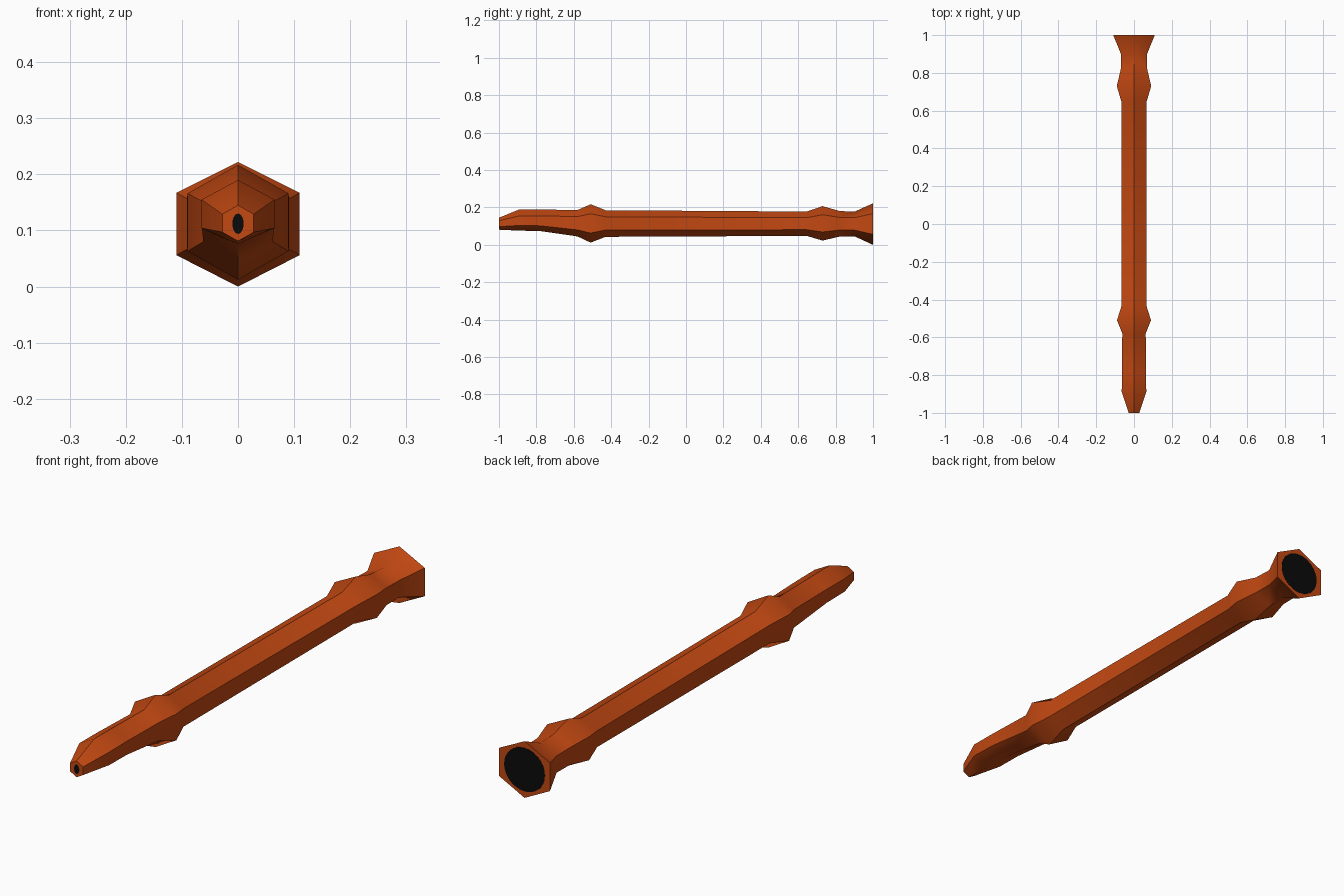
import bpy, bmesh, math

if "Cube" in bpy.data.objects:
    bpy.data.objects.remove(bpy.data.objects["Cube"])

def material(name, color):
    m = bpy.data.materials.new(name)
    m.diffuse_color = (*color, 1)
    m.use_nodes = True
    m.node_tree.nodes["Principled BSDF"].inputs["Base Color"].default_value = m.diffuse_color
    return m

rust = material("rust_orange", (0.54, 0.065, 0.006))
black = material("black", (0.003, 0.003, 0.003))

def add_object(name, bm, mat):
    bmesh.ops.recalc_face_normals(bm, faces=bm.faces)
    me = bpy.data.meshes.new(name)
    bm.to_mesh(me)
    bm.free()
    me.materials.append(mat)
    ob = bpy.data.objects.new(name, me)
    bpy.context.collection.objects.link(ob)
    return ob

# Hexagonal shaft: y, half width, bottom, lower side, upper side, top
stations = [
    (-1.00, 0.028, 0.081, 0.097, 0.129, 0.145),
    (-0.89, 0.065, 0.076, 0.104, 0.155, 0.190),
    (-0.78, 0.064, 0.074, 0.102, 0.155, 0.189),
    (-0.58, 0.062, 0.045, 0.080, 0.151, 0.186),
    (-0.51, 0.090, 0.012, 0.063, 0.166, 0.217),
    (-0.43, 0.065, 0.043, 0.079, 0.150, 0.185),
    (0.645, 0.066, 0.048, 0.081, 0.145, 0.178),
    (0.73, 0.091, 0.023, 0.069, 0.161, 0.207),
    (0.82, 0.070, 0.044, 0.079, 0.147, 0.181),
    (0.90, 0.069, 0.046, 0.079, 0.145, 0.177),
    (1.00, 0.110, 0.000, 0.056, 0.167, 0.222),
]
bm = bmesh.new()
rings = []
for y, w, bottom, low, high, top in stations:
    outline = [(0, bottom), (w, low), (w, high), (0, top), (-w, high), (-w, low)]
    rings.append([bm.verts.new((x, y, z)) for x, z in outline])
for a, b in zip(rings, rings[1:]):
    for i in range(6):
        j = (i + 1) % 6
        bm.faces.new((a[i], a[j], b[j], b[i]))
bm.faces.new(rings[0])
bm.faces.new(rings[-1])
shaft = add_object("hexagonal_shaft", bm, rust)
shaft.data.shade_smooth()
shaft.data.set_sharp_from_angle(angle=math.radians(50))

# Black core showing at both ends
def end_disc(name, y, rx, rz, z):
    bm = bmesh.new()
    loops = []
    for dy in (-0.001, 0.001):
        loops.append([bm.verts.new((rx * math.cos(t), y + dy, z + rz * math.sin(t)))
                      for t in (math.tau * i / 32 for i in range(32))])
    for i in range(32):
        j = (i + 1) % 32
        bm.faces.new((loops[0][i], loops[0][j], loops[1][j], loops[1][i]))
    bm.faces.new(loops[0])
    bm.faces.new(loops[1])
    add_object(name, bm, black)

end_disc("back_core", 1.0, 0.088, 0.085, 0.111)
end_disc("tip_core", -1.0, 0.010, 0.018, 0.112)
